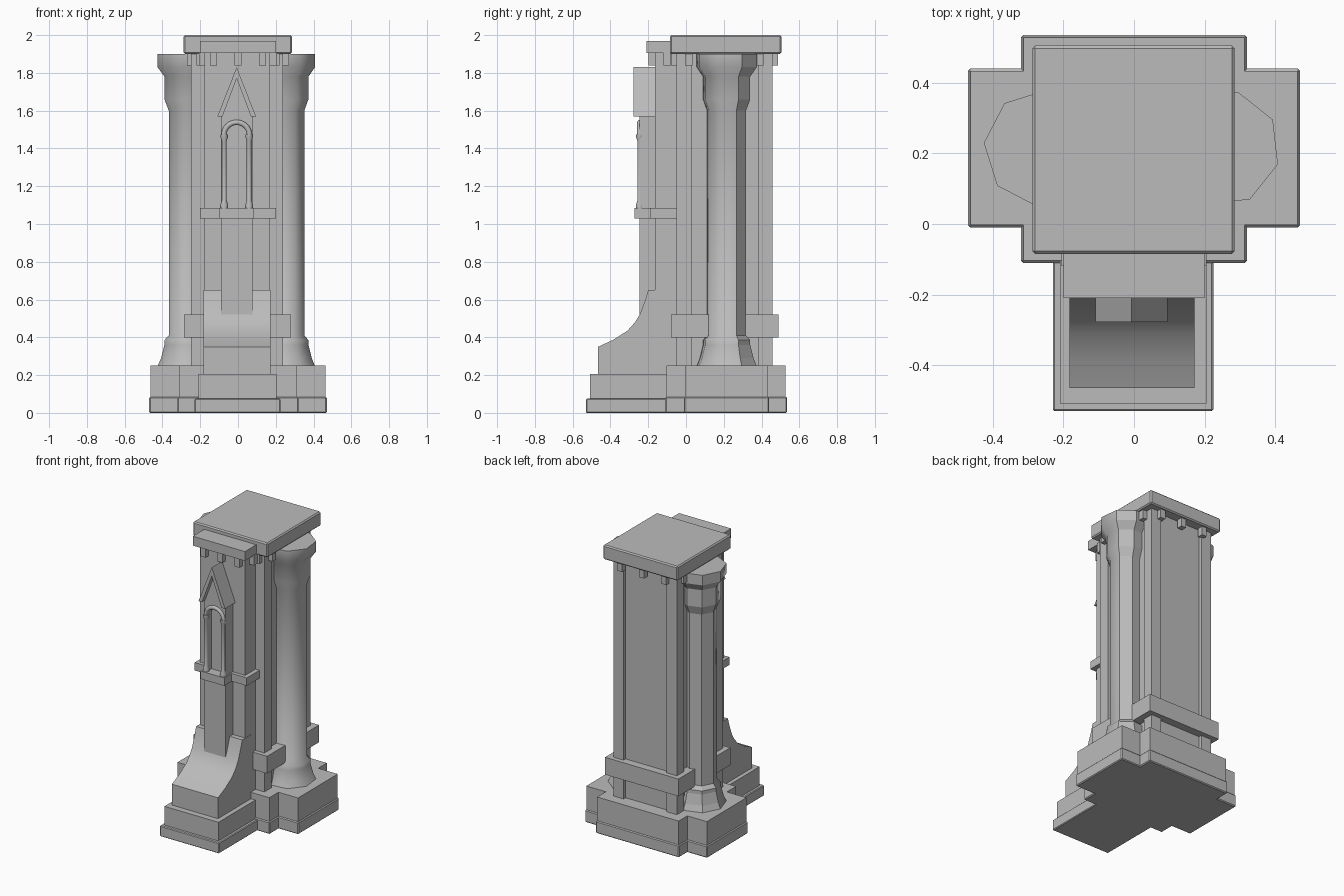
import bpy, math
from mathutils import Vector

cube = bpy.data.objects.get("Cube")
if cube:
    bpy.data.objects.remove(cube, do_unlink=True)

stone = bpy.data.materials.new("grey stone")
stone.use_nodes = True
GREY = (0.5, 0.5, 0.5, 1)
stone.diffuse_color = GREY
stone.node_tree.nodes["Principled BSDF"].inputs["Base Color"].default_value = GREY


def make(name, verts, faces):
    mesh = bpy.data.meshes.new(name)
    mesh.from_pydata(verts, [], faces)
    mesh.materials.append(stone)
    ob = bpy.data.objects.new(name, mesh)
    bpy.context.collection.objects.link(ob)
    return ob


def loft(name, rings):
    """Skin a stack of closed rings and cap both ends."""
    n, m = len(rings[0]), len(rings)
    faces = [(r * n + i, r * n + (i + 1) % n, (r + 1) * n + (i + 1) % n, (r + 1) * n + i)
             for r in range(m - 1) for i in range(n)]
    faces += [tuple(reversed(range(n))), tuple(range((m - 1) * n, m * n))]
    return make(name, [v for ring in rings for v in ring], faces)


def box(name, x0, x1, y0, y1, z0, z1, bevel=0):
    rings = [[(x0, y0, z), (x1, y0, z), (x1, y1, z), (x0, y1, z)] for z in (z0, z1)]
    ob = loft(name, rings)
    if bevel:
        mod = ob.modifiers.new("bevel", "BEVEL")
        mod.width, mod.segments = bevel, 1
    return ob


def prism_y(name, outline, y0, y1):
    """Extrude an x-z outline, given anticlockwise from the front, along y."""
    return loft(name, [[(x, y, z) for x, z in outline] for y in (y1, y0)])


def smooth(ob, degrees):
    bpy.ops.object.select_all(action="DESELECT")
    ob.select_set(True)
    bpy.context.view_layer.objects.active = ob
    bpy.ops.object.shade_smooth_by_angle(angle=math.radians(degrees))


# Stepped base: main block, side wings, front wing
for part, x, y0, y1 in (("main", 0.32, -0.11, 0.535), ("side", 0.47, -0.01, 0.44)):
    i = 0.007
    box(part + "_base_step", -x, x, y0, y1, 0, 0.085, 0.006)
    box(part + "_base", -x + i, x - i, y0 + i, y1 - i, 0.08, 0.25)
box("front_base_step", -0.23, 0.225, -0.53, 0, 0, 0.075, 0.005)
box("front_base", -0.21, 0.205, -0.508, 0, 0.07, 0.205)

# Tower core with corner pillars and a lower band
box("tower_core", -0.225, 0.215, 0, 0.435, 0.25, 1.9)
for side, x0, x1 in (("right", -0.25, -0.17), ("left", 0.16, 0.238)):
    box(side + "_front_pillar", x0, x1, -0.05, 0.03, 0.25, 1.9)
    box(side + "_back_pillar", x0, x1, 0.38, 0.457, 0.25, 1.9)
box("lower_band", -0.285, 0.28, -0.08, 0.49, 0.4, 0.52)

# Eight-sided half-engaged columns
PROFILE = [(0.165, 0.25), (0.148, 0.29), (0.13, 0.36), (0.13, 0.385), (0.107, 0.41),
           (0.107, 1.6), (0.13, 1.66), (0.13, 1.78), (0.166, 1.83), (0.166, 1.9)]
for side, cx, turn in (("right", -0.26, 175), ("left", 0.248, 29)):
    rings = []
    for r, z in PROFILE:
        angles = [math.radians(turn + 45 * k) for k in range(8)]
        rings.append([(cx + r * math.cos(a), 0.215 + r * math.sin(a), z) for a in angles])
    col = loft(side + "_column", rings)
    smooth(col, 50)
    for p in col.data.polygons:
        if p.normal.y > 0.3 or abs(p.normal.z) > 0.9:
            p.use_smooth = False

# Top slabs
box("top_slab", -0.288, 0.285, -0.085, 0.505, 1.9, 2.0, 0.008)
box("front_slab", -0.2, 0.2, -0.21, 0, 1.905, 1.97)

# Corbels beneath the slabs
h = 0.019
spots = [(x, -0.18) for x in (-0.13, 0, 0.13)]
spots += [(s * 0.187, -0.1) for s in (-1, 1)]
spots += [(s * 0.25, y) for s in (-1, 1) for y in (0.015, 0.39)]
spots += [(x, 0.468) for x in (-0.17, 0, 0.17)]
spots += [(s * 0.2, -0.06) for s in (-1, 1)]
for x, y in spots:
    box("corbel", x - h, x + h, y - h, y + h, 1.84, 1.91)

# Front pier and its sweeping foot
box("front_pier", -0.178, 0.17, -0.165, 0.01, 0.2, 1.91)
SWEEP = [(-0.465, 0.2), (-0.465, 0.35), (-0.385, 0.387), (-0.31, 0.435), (-0.27, 0.48),
         (-0.245, 0.52), (-0.215, 0.6), (-0.2, 0.65), (-0.1, 0.65), (-0.1, 0.2)]
foot = loft("sweeping_foot", [[(x, y, z) for y, z in reversed(SWEEP)] for x in (-0.182, 0.172)])
for p in foot.data.polygons:
    p.flip()
smooth(foot, 35)

# Ledge on the pier
box("ledge", -0.2, 0.2, -0.19, -0.05, 1.03, 1.085)
box("ledge_centre", -0.098, 0.085, -0.272, -0.15, 1.03, 1.085)

# Gabled shaft with an arched niche cut into it
MID = -0.007
shaft = prism_y("gabled_shaft", [(MID - 0.083, 0.45), (MID + 0.083, 0.45), (MID + 0.083, 1.57),
                                 (MID, 1.79), (MID - 0.083, 1.57)], -0.245, -0.15)


def arch(radius, z0, spring):
    pts = [(MID - radius, z0), (MID + radius, z0)]
    return pts + [(MID + radius * math.cos(a), spring + radius * math.sin(a))
                  for a in (math.pi * k / 12 for k in range(13))]


cutter = prism_y("niche_cutter", arch(0.055, 1.085, 1.47), -0.3, -0.205)
cutter.hide_render = True
cutter.hide_viewport = True
cutter.display_type = "WIRE"
cut = shaft.modifiers.new("niche", "BOOLEAN")
cut.operation, cut.object, cut.solver = "DIFFERENCE", cutter, "EXACT"

# Gable roof: an inverted V
prism_y("gable_roof", [(MID + 0.075, 1.57), (MID + 0.102, 1.57), (MID, 1.83),
                       (MID - 0.102, 1.57), (MID - 0.075, 1.57), (MID, 1.77)], -0.278, -0.16)

# Arch moulding
rings = []
for k in range(17):
    a = math.pi * k / 16
    out = Vector((math.cos(a), 0, math.sin(a)))
    centre = Vector((MID, -0.245, 1.47)) + out * 0.068
    rings.append([centre + 0.014 * (out * math.cos(t) + Vector((0, math.sin(t), 0)))
                  for t in (math.tau * j / 8 for j in range(8))])
moulding = loft("arch_moulding", rings)
for p in moulding.data.polygons:
    p.flip()
smooth(moulding, 60)

# Slim colonnettes beside the niche
SLIM = [(0.021, 1.085), (0.021, 1.1), (0.013, 1.125), (0.013, 1.44), (0.02, 1.46), (0.02, 1.475)]
for side, s in (("right", -1), ("left", 1)):
    rings = [[(MID + s * 0.066 + r * math.cos(a), -0.245 + r * math.sin(a), z)
              for a in (math.tau * j / 10 for j in range(10))] for r, z in SLIM]
    smooth(loft(side + "_colonnette", rings), 50)
